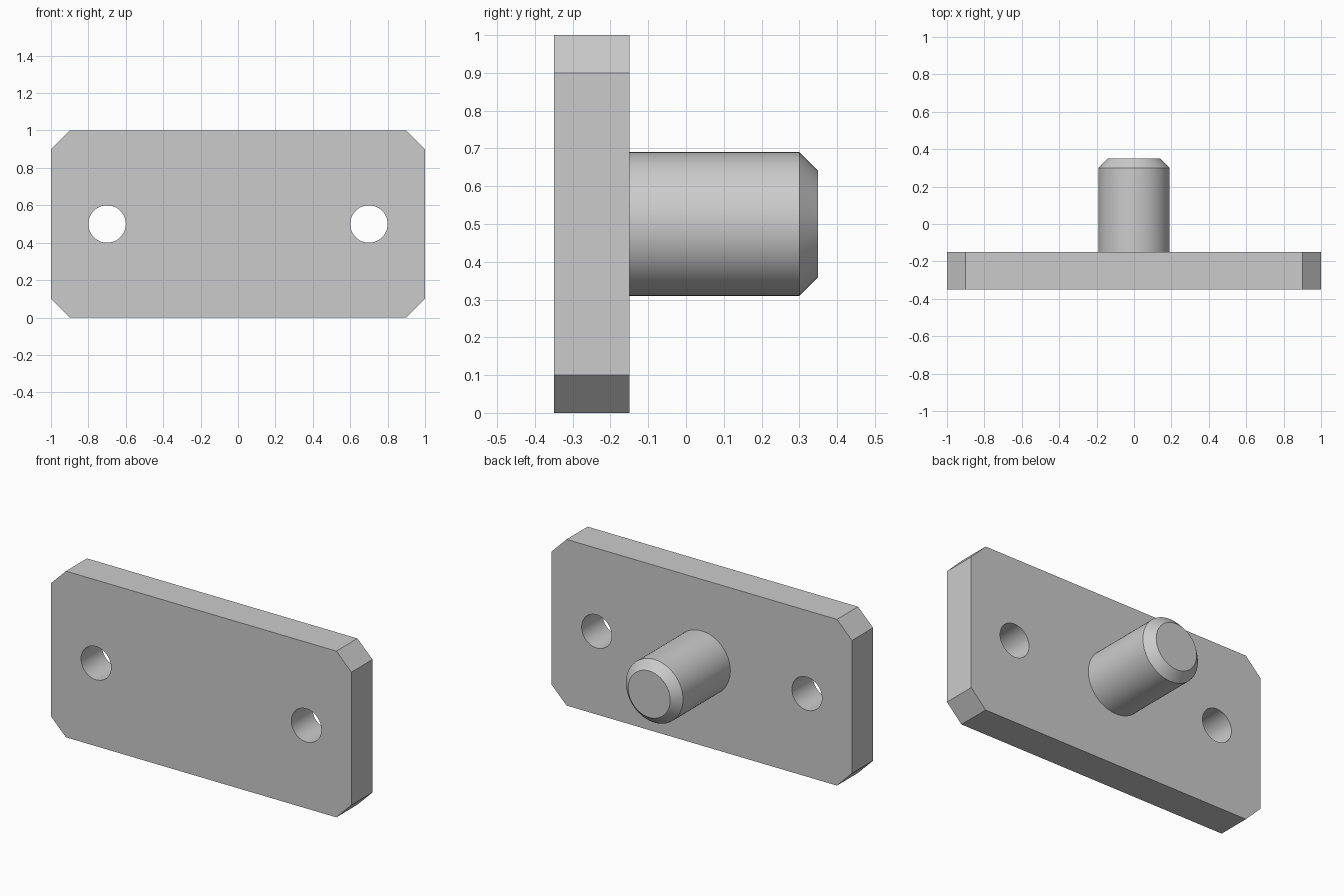
import bpy
import bmesh
import math
from mathutils import Matrix

cube = bpy.data.objects.get("Cube")
if cube:
    bpy.data.objects.remove(cube, do_unlink=True)

# Dimensions
HALF_W, HEIGHT, CORNER = 1.0, 1.0, 0.1
FRONT, BACK, TIP = -0.35, -0.15, 0.35
MID_Z = HEIGHT / 2
PIN_R, PIN_CHAMFER = 0.19, 0.05
HOLE_R, HOLE_X = 0.1, 0.7
SIDES = 64

# Single plain grey
GREY = (0.6, 0.6, 0.6, 1.0)
steel = bpy.data.materials.new("plain_grey")
steel.use_nodes = True
steel.diffuse_color = GREY
steel.node_tree.nodes["Principled BSDF"].inputs["Base Color"].default_value = GREY


def make_object(name, bm):
    bmesh.ops.recalc_face_normals(bm, faces=bm.faces)
    mesh = bpy.data.meshes.new(name)
    bm.to_mesh(mesh)
    bm.free()
    mesh.materials.append(steel)
    obj = bpy.data.objects.new(name, mesh)
    bpy.context.collection.objects.link(obj)
    return obj


def cylinder_y(name, x, radius, y0, y1):
    """Cylinder along y, centred at mid height."""
    bm = bmesh.new()
    place = Matrix.Translation((x, (y0 + y1) / 2, MID_Z)) @ Matrix.Rotation(-math.pi / 2, 4, "X")
    bmesh.ops.create_cone(bm, cap_ends=True, segments=SIDES, radius1=radius,
                          radius2=radius, depth=y1 - y0, matrix=place)
    return make_object(name, bm)


def smooth(obj):
    bpy.ops.object.select_all(action="DESELECT")
    obj.select_set(True)
    bpy.context.view_layer.objects.active = obj
    bpy.ops.object.shade_smooth_by_angle(angle=math.radians(30))


# Mounting plate: box with its four y-direction edges chamfered
bm = bmesh.new()
size = Matrix.Diagonal((2 * HALF_W, BACK - FRONT, HEIGHT, 1))
bmesh.ops.create_cube(bm, size=1, matrix=Matrix.Translation((0, (FRONT + BACK) / 2, MID_Z)) @ size)
corners = [e for e in bm.edges if abs(e.verts[0].co.y - e.verts[1].co.y) > 0.1]
bmesh.ops.bevel(bm, geom=corners, offset=CORNER, segments=1, affect="EDGES")
plate = make_object("mounting_plate", bm)

# Two through holes
for side, x in (("left", HOLE_X), ("right", -HOLE_X)):
    cutter = cylinder_y(side + "_hole_cutter", x, HOLE_R, FRONT - 0.1, BACK + 0.1)
    cutter.hide_render = True
    cut = plate.modifiers.new(side + "_hole", "BOOLEAN")
    cut.operation = "DIFFERENCE"
    cut.solver = "EXACT"
    cut.object = cutter
    bpy.context.view_layer.objects.active = plate
    bpy.ops.object.modifier_apply(modifier=cut.name)
    bpy.data.objects.remove(cutter, do_unlink=True)
smooth(plate)

# Locating pin with chamfered tip
pin = cylinder_y("locating_pin", 0, PIN_R, BACK, TIP)
bm = bmesh.new()
bm.from_mesh(pin.data)
rim = [e for e in bm.edges if all(v.co.y > TIP - 0.01 for v in e.verts)]
bmesh.ops.bevel(bm, geom=rim, offset=PIN_CHAMFER, segments=1, affect="EDGES")
bm.to_mesh(pin.data)
bm.free()
smooth(pin)
